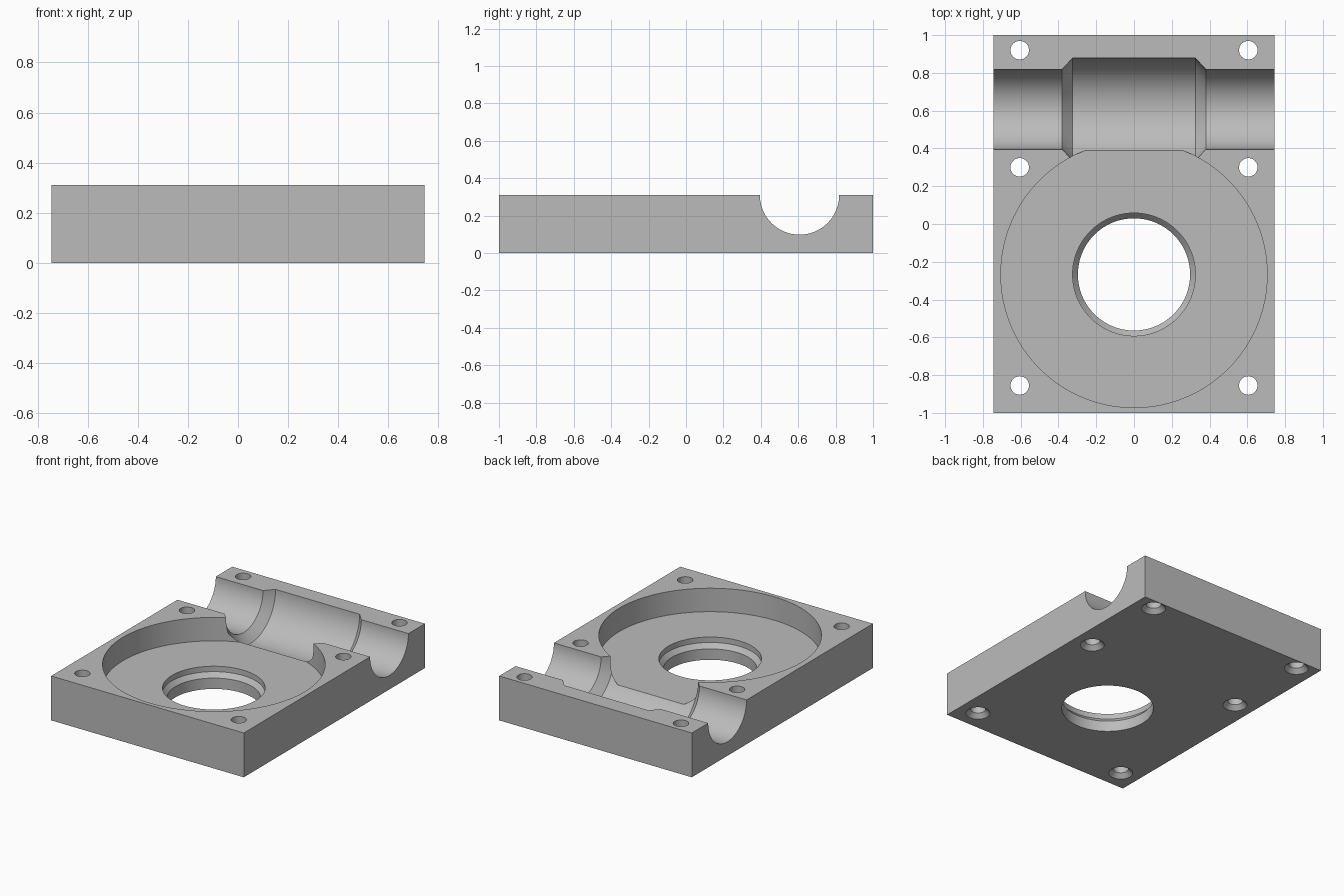
import bpy
import bmesh
from math import pi
from mathutils import Matrix, Vector

W, L, H = 0.745, 1.0, 0.31      # half width, half length, height
FLOOR = 0.146                   # pocket floor height

cube = bpy.data.objects.get("Cube")
if cube:
    bpy.data.objects.remove(cube)

grey = bpy.data.materials.new("machined_grey")
grey.use_nodes = True
colour = (0.5, 0.5, 0.5, 1)
grey.diffuse_color = colour
grey.node_tree.nodes["Principled BSDF"].inputs["Base Color"].default_value = colour


def add_object(name, bm):
    mesh = bpy.data.meshes.new(name)
    bmesh.ops.recalc_face_normals(bm, faces=bm.faces[:])
    bm.to_mesh(mesh)
    bm.free()
    mesh.materials.append(grey)
    obj = bpy.data.objects.new(name, mesh)
    bpy.context.collection.objects.link(obj)
    return obj


def turned_cutter(name, profile, place, segments=96):
    """Closed solid of revolution about z from (radius, height) points."""
    bm = bmesh.new()
    rings = []
    for radius, height in profile:
        ring = [bm.verts.new(place @ (Matrix.Rotation(2 * pi * i / segments, 4, "Z")
                                      @ Vector((radius, 0, height))))
                for i in range(segments)]
        rings.append(ring)
    for a, b in zip(rings, rings[1:]):
        for i in range(segments):
            j = (i + 1) % segments
            bm.faces.new((a[i], a[j], b[j], b[i]))
    bm.faces.new(rings[0])
    bm.faces.new(rings[-1])
    obj = add_object(name, bm)
    obj.hide_render = True
    return obj


# Base block
bm = bmesh.new()
bmesh.ops.create_cube(bm, size=1, matrix=Matrix.Translation((0, 0, H / 2))
                      @ Matrix.Diagonal((2 * W, 2 * L, H, 1)))
housing = add_object("gearbox_housing_half", bm)

# Round gear pocket with stepped centre bore
cutters = [turned_cutter(
    "gear_pocket_cutter",
    [(0.297, -0.1), (0.297, 0.076), (0.325, 0.108), (0.325, FLOOR),
     (0.705, FLOOR), (0.705, H + 0.1)],
    Matrix.Translation((0, -0.267, 0)), 128)]

# Half-round shaft channel, wider in the middle
half = [(0.272, 0.325), (0.212, 0.38), (0.212, W + 0.1)]
channel = [(r, -x) for r, x in reversed(half)] + half
cutters.append(turned_cutter(
    "shaft_channel_cutter", channel,
    Matrix.Translation((0, 0.607, H)) @ Matrix.Rotation(pi / 2, 4, "Y"), 128))

# Screw holes, countersunk from below
for x in (-0.605, 0.605):
    for y in (-0.855, 0.3, 0.92):
        cutters.append(turned_cutter(
            "screw_hole_cutter",
            [(0.078, -0.1), (0.078, 0), (0.049, 0.03), (0.049, H + 0.1)],
            Matrix.Translation((x, y, 0)), 48))

# Cut everything, then drop the cutters
bpy.context.view_layer.objects.active = housing
for cutter in cutters:
    mod = housing.modifiers.new("cut", "BOOLEAN")
    mod.operation = "DIFFERENCE"
    mod.solver = "EXACT"
    mod.object = cutter
    bpy.ops.object.modifier_apply(modifier=mod.name)
    bpy.data.objects.remove(cutter)

bpy.ops.object.select_all(action="DESELECT")
housing.select_set(True)
bpy.ops.object.shade_smooth_by_angle(angle=pi / 9)
